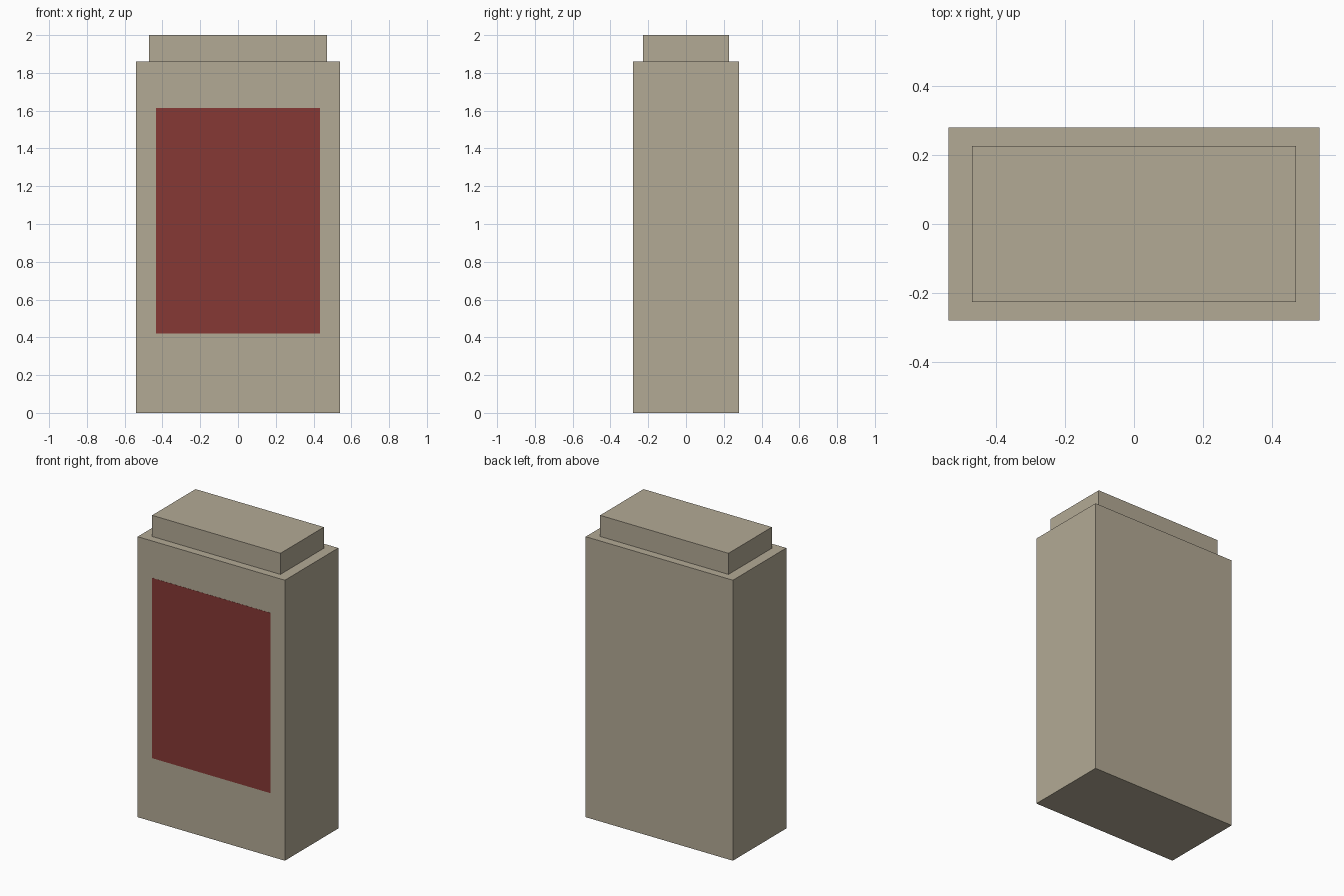
import bpy

if "Cube" in bpy.data.objects:
    bpy.data.objects.remove(bpy.data.objects["Cube"])


def material(name, color):
    mat = bpy.data.materials.new(name)
    mat.diffuse_color = color
    mat.use_nodes = True
    mat.node_tree.nodes["Principled BSDF"].inputs["Base Color"].default_value = mat.diffuse_color
    return mat


def box(name, size, base_z, mat):
    """Box centred on x and y, standing on base_z."""
    bpy.ops.mesh.primitive_cube_add(size=1, location=(0, 0, base_z + size[2] / 2))
    obj = bpy.context.object
    obj.name = name
    obj.scale = size
    bpy.ops.object.transform_apply(location=False, rotation=False, scale=True)
    obj.data.materials.append(mat)
    return obj


tan = material("tan", (0.45, 0.40, 0.30, 1))
red = material("dark_red", (0.24, 0.04, 0.035, 1))

# Main slab and the smaller block on top
box("body", (1.08, 0.56, 1.86), 0, tan)
box("top_cap", (0.942, 0.455, 0.14), 1.86, tan)

# Thin coloured panel, practically flush with the front face
panel = box("front_panel", (0.87, 0.002, 1.195), 0.42, red)
panel.location.y = -0.28
